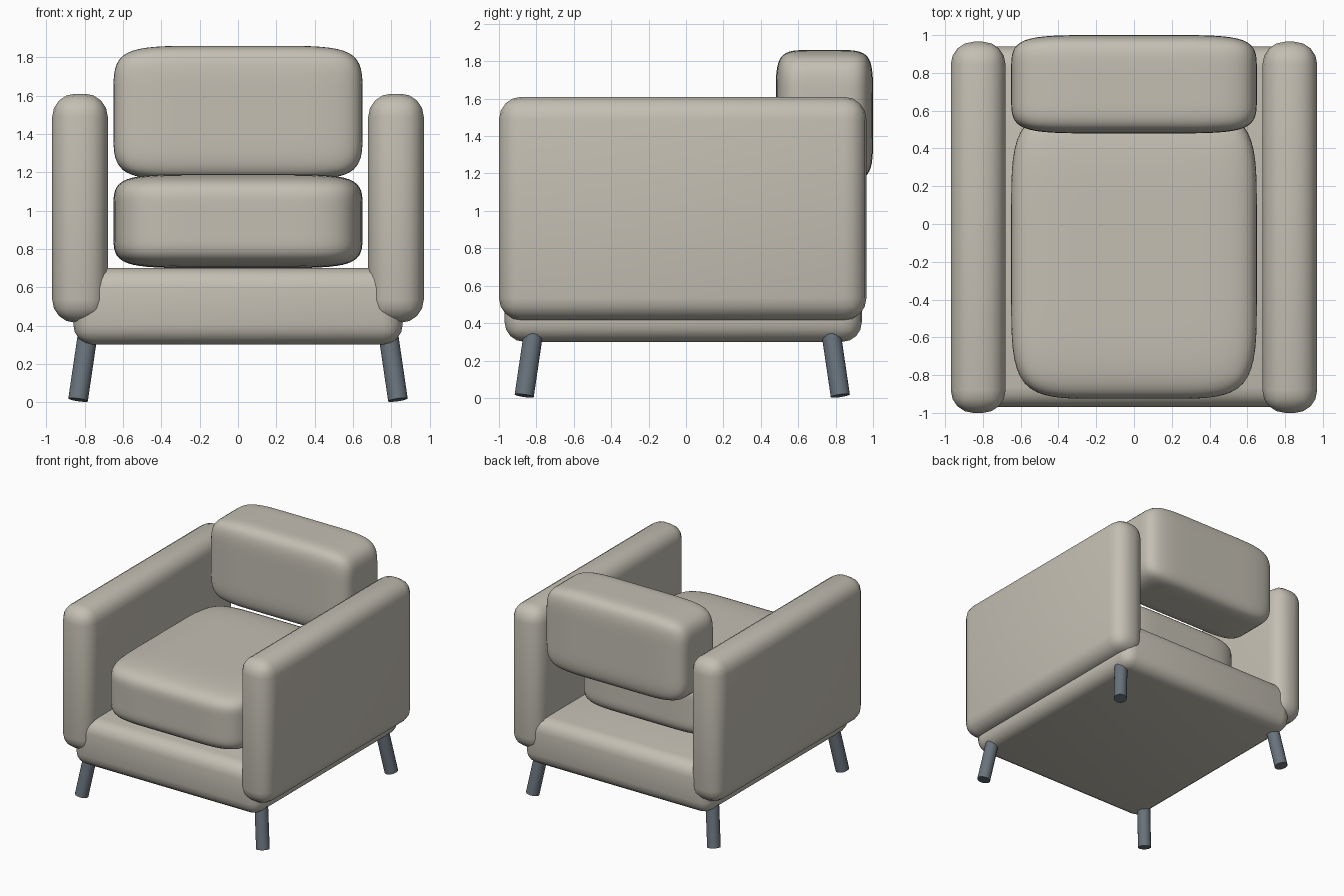
import bpy, bmesh
from mathutils import Vector

if "Cube" in bpy.data.objects:
    bpy.data.objects.remove(bpy.data.objects["Cube"])


def material(name, rgb):
    m = bpy.data.materials.new(name)
    m.diffuse_color = (*rgb, 1)
    m.use_nodes = True
    m.node_tree.nodes["Principled BSDF"].inputs["Base Color"].default_value = m.diffuse_color
    return m


FABRIC = material("beige fabric", (0.55, 0.52, 0.45))
METAL = material("slate grey metal", (0.14, 0.17, 0.20))


def finish(name, bm, mat):
    me = bpy.data.meshes.new(name)
    bmesh.ops.recalc_face_normals(bm, faces=bm.faces)
    bm.to_mesh(me)
    bm.free()
    me.materials.append(mat)
    ob = bpy.data.objects.new(name, me)
    bpy.context.collection.objects.link(ob)
    return ob


def cube(lo, hi):
    bm = bmesh.new()
    bmesh.ops.create_cube(bm, size=1)
    for v in bm.verts:
        v.co = Vector([l + (c + 0.5) * (h - l) for l, h, c in zip(lo, hi, v.co)])
    return bm


def rounded_box(name, lo, hi, radius):
    ob = finish(name, cube(lo, hi), FABRIC)
    ob.data.shade_smooth()
    bev = ob.modifiers.new("round edges", 'BEVEL')
    bev.width, bev.segments = radius, 4
    return ob


def cushion(name, lo, hi, hold=0.35):
    # box cut in thirds, then subdivided into a soft pillow
    bm = cube(lo, hi)
    for axis in range(3):
        mid, half = (lo[axis] + hi[axis]) / 2, (hi[axis] - lo[axis]) / 2
        no = Vector((0, 0, 0))
        no[axis] = 1
        for s in (-1, 1):
            bmesh.ops.bisect_plane(bm, geom=bm.verts[:] + bm.edges[:] + bm.faces[:],
                                   plane_co=no * (mid + s * hold * half), plane_no=no)
    ob = finish(name, bm, FABRIC)
    ob.data.shade_smooth()
    sub = ob.modifiers.new("soften", 'SUBSURF')
    sub.levels = sub.render_levels = 3
    return ob


def leg(name, foot, top, radius=0.052):
    foot, top = Vector(foot), Vector(top)
    axis = top - foot
    bm = bmesh.new()
    bmesh.ops.create_cone(bm, cap_ends=True, segments=20, radius1=radius,
                          radius2=radius, depth=axis.length)
    for f in bm.faces:
        f.smooth = len(f.verts) == 4
    ob = finish(name, bm, METAL)
    for e in ob.data.edges:
        e.use_edge_sharp = False
    ob.rotation_euler = axis.to_track_quat('Z', 'Y').to_euler()
    ob.location = (foot + top) / 2
    return ob


# upholstered base
rounded_box("base", (-0.86, -0.97, 0.30), (0.86, 0.94, 0.70), 0.105)

# slab arms
for side, s in (("left", -1), ("right", 1)):
    xs = sorted((s * 0.68, s * 0.97))
    rounded_box(side + "_arm", (xs[0], -1.0, 0.415), (xs[1], 0.965, 1.61), 0.12)

# loose cushions
cushion("seat_cushion", (-0.65, -0.925, 0.70), (0.65, 0.60, 1.19))
cushion("back_cushion", (-0.65, 0.48, 1.16), (0.65, 1.0, 1.86))

# splayed legs
for side, s in (("left", -1), ("right", 1)):
    for end, t in (("front", -1), ("back", 1)):
        y = -0.02
        leg(f"{end}_{side}_leg", (s * 0.835, y + t * 0.845, 0.012),
            (s * 0.775, y + t * 0.785, 0.42))
